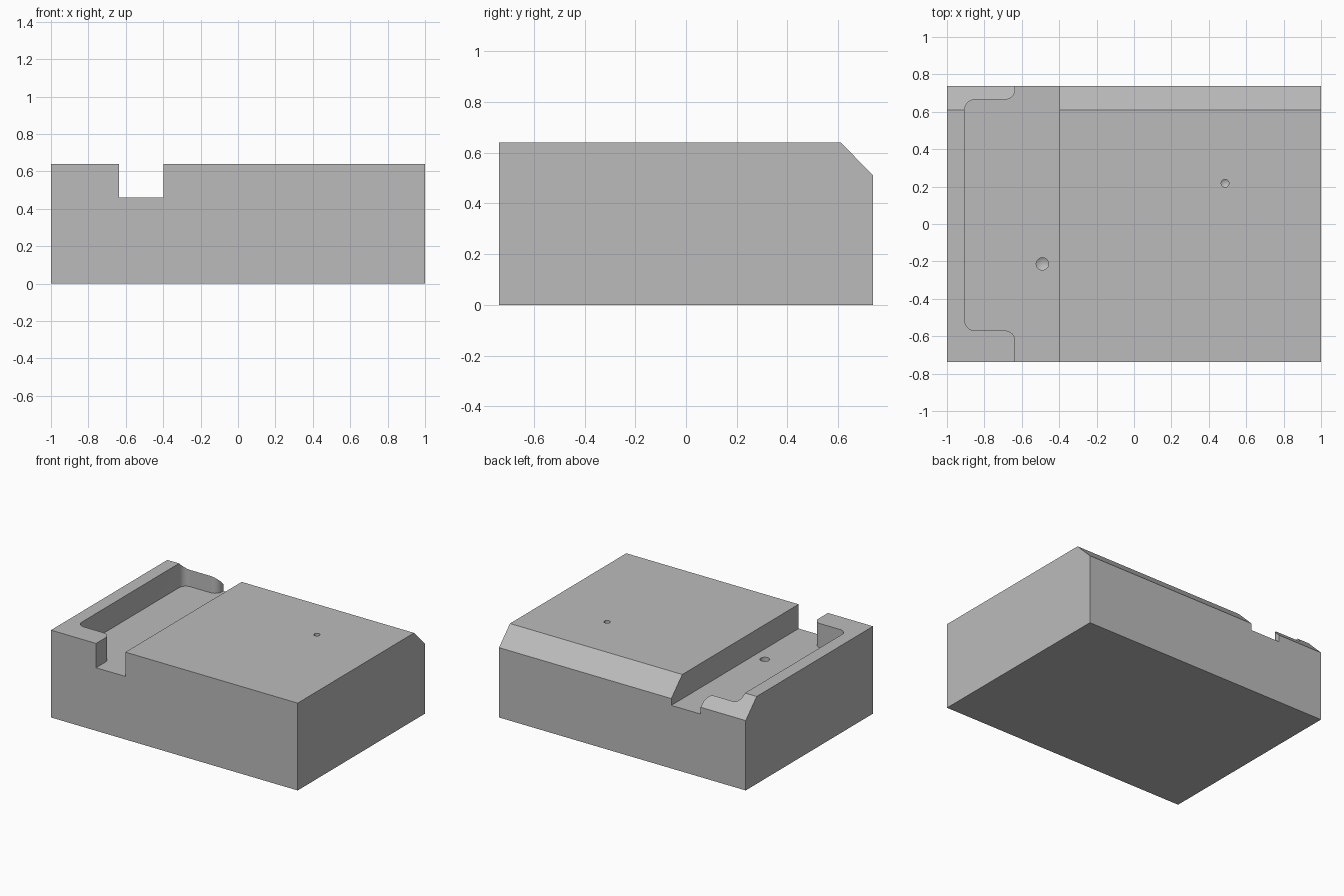
import bpy, bmesh, math
from mathutils import Vector

if "Cube" in bpy.data.objects:
    bpy.data.objects.remove(bpy.data.objects["Cube"])

HALF_X, HALF_Y, TOP, FLOOR = 1.0, 0.737, 0.64, 0.462

grey = bpy.data.materials.new("machined grey")
grey.use_nodes = True
grey.diffuse_color = (0.5, 0.5, 0.5, 1)
grey.node_tree.nodes["Principled BSDF"].inputs["Base Color"].default_value = (0.5, 0.5, 0.5, 1)


def make_object(name, bm):
    bmesh.ops.recalc_face_normals(bm, faces=bm.faces)
    mesh = bpy.data.meshes.new(name)
    bm.to_mesh(mesh)
    bm.free()
    obj = bpy.data.objects.new(name, mesh)
    bpy.context.collection.objects.link(obj)
    mesh.materials.append(grey)
    return obj


def extrude(name, points, direction):
    """Prism from a closed outline."""
    bm = bmesh.new()
    face = bm.faces.new([bm.verts.new(p) for p in points])
    result = bmesh.ops.extrude_face_region(bm, geom=[face], use_keep_orig=True)
    verts = [g for g in result["geom"] if isinstance(g, bmesh.types.BMVert)]
    bmesh.ops.translate(bm, verts=verts, vec=Vector(direction))
    return make_object(name, bm)


def arc(cx, cy, start, end, radius=0.055, steps=10):
    angles = [math.radians(start + (end - start) * i / steps) for i in range(steps + 1)]
    return [(cx + radius * math.cos(a), cy + radius * math.sin(a), FLOOR) for a in angles]


def drill(name, x, y, surface, radius, depth, sides=32):
    """Round drill with a pointed tip, reaching down from a surface."""
    bm = bmesh.new()
    rings = []
    for z in (surface + 0.05, surface - depth):
        rings.append([bm.verts.new((x + radius * math.cos(math.tau * i / sides),
                                    y + radius * math.sin(math.tau * i / sides), z))
                      for i in range(sides)])
    tip = bm.verts.new((x, y, surface - depth - 0.6 * radius))
    upper, lower = rings
    bm.faces.new(upper)
    for i in range(sides):
        j = (i + 1) % sides
        bm.faces.new((upper[i], upper[j], lower[j], lower[i]))
        bm.faces.new((lower[i], lower[j], tip))
    return make_object(name, bm)


# Block with its top back edge chamfered
side = [(-HALF_Y, 0), (HALF_Y, 0), (HALF_Y, 0.512), (0.61, TOP), (-HALF_Y, TOP)]
block = extrude("block", [(-HALF_X, y, z) for y, z in side], (2 * HALF_X, 0, 0))

# Open-ended channel with a rounded pocket on its right side
outline = [(-0.397, -0.9, FLOOR), (-0.635, -0.9, FLOOR)]
outline += arc(-0.69, -0.625, 0, 90)
outline += arc(-0.85, -0.515, 270, 180)
outline += arc(-0.85, 0.61, 180, 90)
outline += arc(-0.69, 0.72, -90, 0)
outline += [(-0.635, 0.9, FLOOR), (-0.397, 0.9, FLOOR)]

cutters = [
    extrude("channel_cutter", outline, (0, 0, 0.4)),
    drill("large_hole_cutter", -0.49, -0.213, FLOOR, 0.033, 0.12),
    drill("small_hole_cutter", 0.487, 0.218, TOP, 0.021, 0.1),
]

# Cut the block, then discard the cutters
bpy.ops.object.select_all(action='DESELECT')
bpy.context.view_layer.objects.active = block
block.select_set(True)
for cutter in cutters:
    cutter.hide_render = True
    cut = block.modifiers.new(cutter.name, 'BOOLEAN')
    cut.operation = 'DIFFERENCE'
    cut.solver = 'EXACT'
    cut.object = cutter
    bpy.ops.object.modifier_apply(modifier=cut.name)
    bpy.data.objects.remove(cutter)

bpy.ops.object.shade_smooth_by_angle(angle=math.radians(30))
